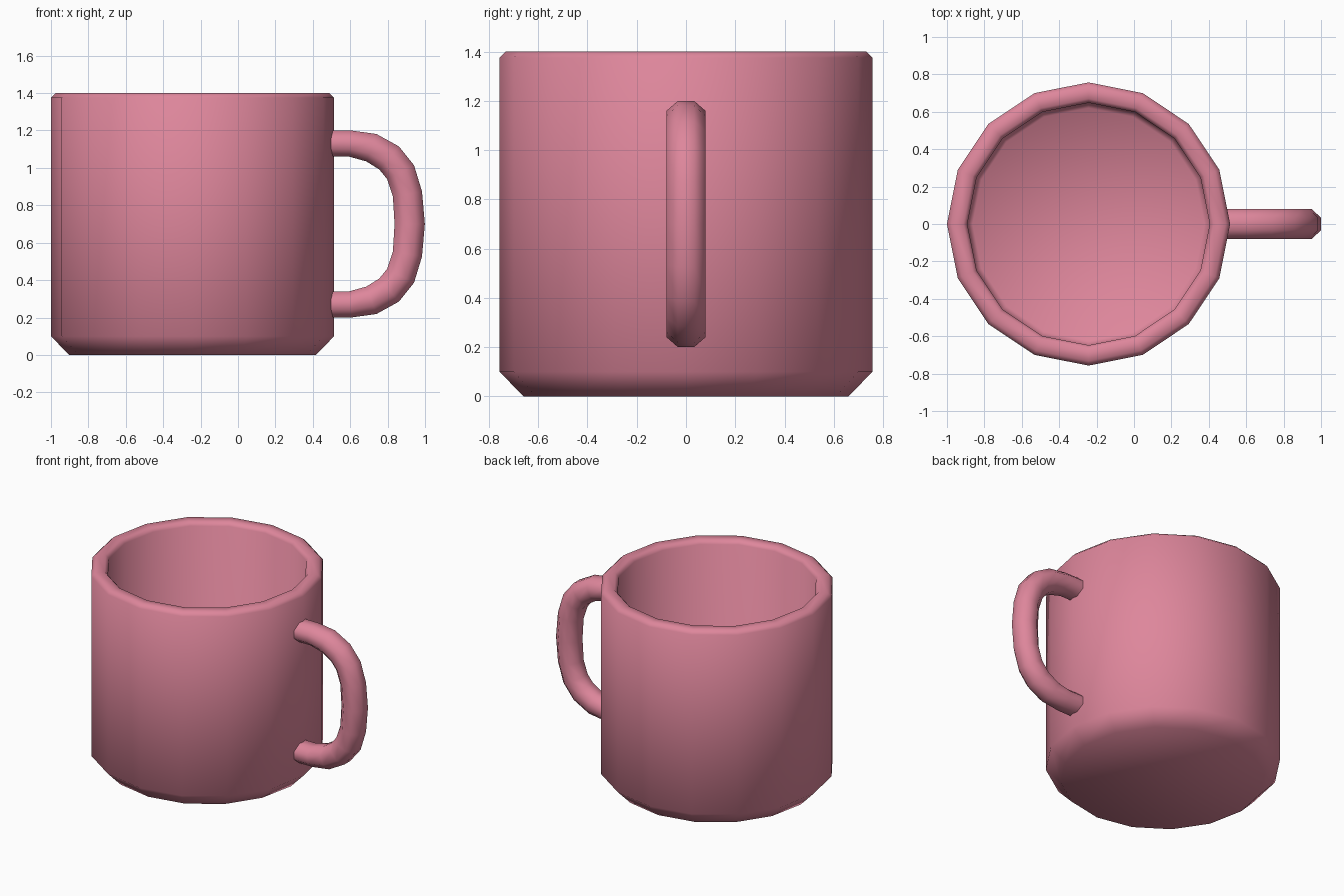
import bpy, bmesh, math
from mathutils import Vector

if "Cube" in bpy.data.objects:
    bpy.data.objects.remove(bpy.data.objects["Cube"])

pink = bpy.data.materials.new("rose pink")
pink.diffuse_color = (0.73, 0.24, 0.33, 1)
pink.use_nodes = True
pink.node_tree.nodes["Principled BSDF"].inputs["Base Color"].default_value = pink.diffuse_color


def make_object(name, rings, angle):
    """Skin a list of closed rings and cap both ends."""
    bm = bmesh.new()
    loops = [[bm.verts.new(p) for p in ring] for ring in rings]
    for a, b in zip(loops, loops[1:]):
        n = len(a)
        for i in range(n):
            j = (i + 1) % n
            bm.faces.new((a[i], a[j], b[j], b[i]))
    bm.faces.new(loops[0][::-1])
    bm.faces.new(loops[-1])
    bmesh.ops.recalc_face_normals(bm, faces=bm.faces)
    mesh = bpy.data.meshes.new(name)
    bm.to_mesh(mesh)
    bm.free()
    mesh.materials.append(pink)
    obj = bpy.data.objects.new(name, mesh)
    bpy.context.collection.objects.link(obj)
    bpy.ops.object.select_all(action='DESELECT')
    obj.select_set(True)
    bpy.context.view_layer.objects.active = obj
    bpy.ops.object.shade_smooth_by_angle(angle=math.radians(angle))


# Cup: 16-sided hollow body, chamfered foot and rim, (radius, height)
CX = -0.243
profile = [(0.66, 0), (0.757, 0.10), (0.757, 1.375), (0.732, 1.40),
           (0.67, 1.40), (0.648, 1.375), (0.648, 0.13), (0.62, 0.10)]
cup = [[(CX + r * math.cos(i * math.tau / 16), r * math.sin(i * math.tau / 16), z)
        for i in range(16)] for r, z in profile]
make_object("cup_body", cup, 60)

# Handle: octagonal tube along a D-shaped path mirrored about mid height
MID = 0.70
half = [(0.49, 1.13, 0.07), (0.60, 1.13, 0.07), (0.713, 1.108, 0.078),
        (0.808, 1.053, 0.081), (0.869, 0.977, 0.081), (0.906, 0.86, 0.079)]
path = half + [(0.918, MID, 0.081)] + [(x, 2 * MID - z, r) for x, z, r in half[::-1]]
rings = []
for k, (x, z, r) in enumerate(path):
    a, b = path[max(k - 1, 0)], path[min(k + 1, len(path) - 1)]
    t = Vector((b[0] - a[0], 0, b[1] - a[1])).normalized()
    if k in (0, len(path) - 1):
        t = Vector((1 if k == 0 else -1, 0, 0))
    normal = Vector((-t.z, 0, t.x))
    ring = []
    for i in range(8):
        ang = (i + 0.5) * math.tau / 8
        s = 1 / math.cos(math.pi / 8)
        ring.append(Vector((x, 0, z)) + normal * (r * s * math.cos(ang))
                    + Vector((0, 0.08 * s * math.sin(ang), 0)))
    rings.append(ring)
make_object("handle", rings, 60)
